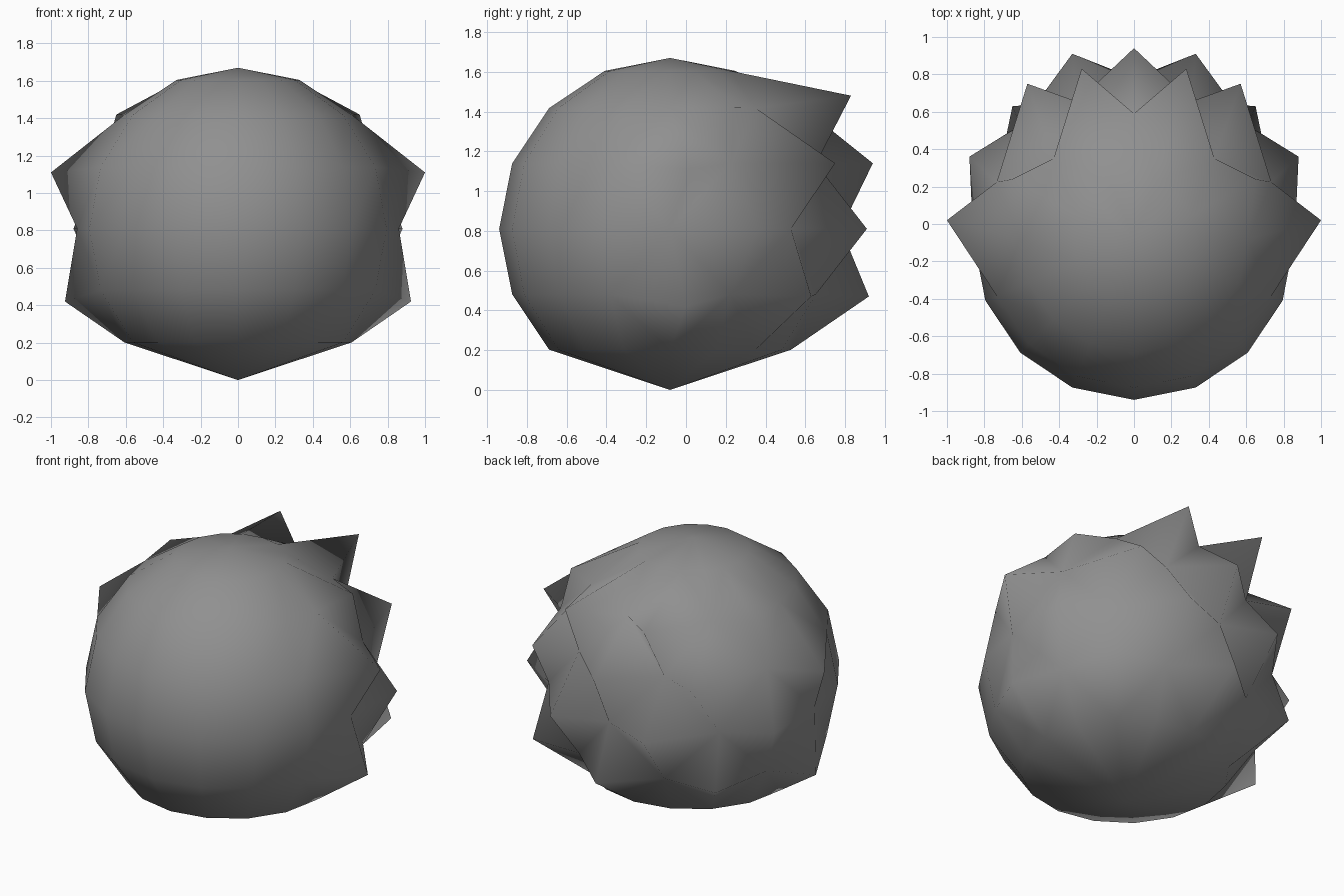
import bpy
import bmesh
from math import sin, cos, pi

if "Cube" in bpy.data.objects:
    bpy.data.objects.remove(bpy.data.objects["Cube"], do_unlink=True)

RADIUS, CENTRE_Y, CENTRE_Z = 0.86, -0.08, 0.81
SEGMENTS, RINGS = 16, 6
STEP = pi / 8

# Spike tips by (ring, segment counted from the back towards the left); mirrored
TIPS = {
    (2, 1): (0.28, 0.83, 1.48),
    (2, 3): (0.65, 0.24, 1.42),
    (3, 0): (0.0, 0.94, 1.14),
    (3, 2): (0.57, 0.75, 1.14),
    (3, 4): (1.0, 0.02, 1.11),
    (4, 1): (0.33, 0.91, 0.81),
    (4, 3): (0.88, 0.36, 0.81),
    (5, 0): (0.0, 0.92, 0.47),
    (5, 2): (0.65, 0.63, 0.47),
    (5, 4): (0.925, 0.0, 0.42),
}
# Notch between the two top spikes
MOVED = {**TIPS, (2, 0): (0.0, 0.59, 1.42)}


def position(ring, seg):
    side = seg if seg <= SEGMENTS // 2 else seg - SEGMENTS
    key = (ring, abs(side))
    if key in MOVED:
        x, y, z = MOVED[key]
        return (-x if side < 0 else x, y, z)
    r = RADIUS * sin(ring * STEP)
    return (r * sin(seg * STEP), CENTRE_Y + r * cos(seg * STEP),
            CENTRE_Z + RADIUS * cos(ring * STEP))


def is_tip(ring, seg):
    return (ring, min(seg, SEGMENTS - seg)) in TIPS


# Rounded shell of rings between two poles
bm = bmesh.new()
top = bm.verts.new((0, CENTRE_Y, CENTRE_Z + RADIUS))
bottom = bm.verts.new((0, CENTRE_Y, 0))
grid = {(r, s): bm.verts.new(position(r, s))
        for r in range(1, RINGS + 1) for s in range(SEGMENTS)}

for s in range(SEGMENTS):
    n = (s + 1) % SEGMENTS
    bm.faces.new((top, grid[1, n], grid[1, s]))
    bm.faces.new((bottom, grid[RINGS, s], grid[RINGS, n]))
    for r in range(1, RINGS):
        a, b = grid[r, s], grid[r, n]
        c, d = grid[r + 1, n], grid[r + 1, s]
        # Fold each patch along the diagonal that leaves the spikes sharp
        if is_tip(r, s) or is_tip(r + 1, n):
            bm.faces.new((a, b, d))
            bm.faces.new((b, c, d))
        elif is_tip(r, n) or is_tip(r + 1, s):
            bm.faces.new((a, b, c))
            bm.faces.new((a, c, d))
        else:
            bm.faces.new((a, b, c, d))

bmesh.ops.recalc_face_normals(bm, faces=bm.faces)
for face in bm.faces:
    face.smooth = True

mesh = bpy.data.meshes.new("spiky_hair")
bm.to_mesh(mesh)
bm.free()

# Plain grey material
grey = bpy.data.materials.new("dark_grey")
grey.use_nodes = True
colour = (0.28, 0.28, 0.28, 1)
grey.diffuse_color = colour
grey.node_tree.nodes["Principled BSDF"].inputs["Base Color"].default_value = colour
mesh.materials.append(grey)

hair = bpy.data.objects.new("spiky_hair", mesh)
bpy.context.collection.objects.link(hair)
